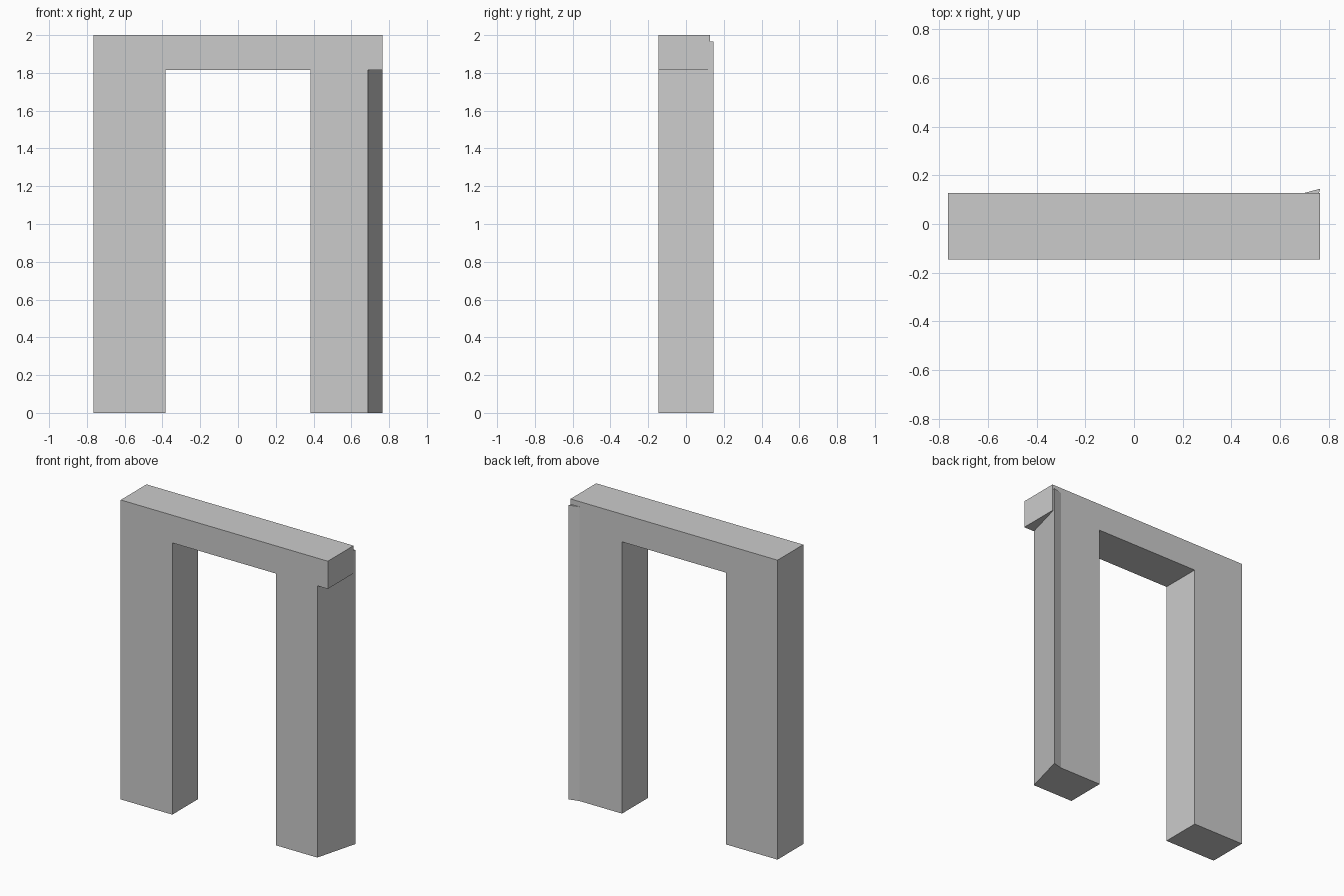
import bpy
import bmesh
import math
from mathutils import Vector

cube = bpy.data.objects.get("Cube")
if cube:
    bpy.data.objects.remove(cube, do_unlink=True)

grey = bpy.data.materials.new("plain grey")
grey.use_nodes = True
colour = (0.6, 0.6, 0.6, 1)
grey.diffuse_color = colour
grey.node_tree.nodes["Principled BSDF"].inputs["Base Color"].default_value = colour

HALF_W, OPENING, TOP, LINTEL = 0.765, 0.384, 2.0, 1.815
FRONT, BACK, FIN_TIP, FIN_TOP = -0.145, 0.127, 0.145, 1.965
SLOPE = math.tan(math.radians(15))


def prism(name, points, sweep):
    """Extrude a closed outline of 3D points along a vector."""
    bm = bmesh.new()
    face = bm.faces.new([bm.verts.new(p) for p in points])
    result = bmesh.ops.extrude_face_region(bm, geom=[face])
    moved = [v for v in result["geom"] if isinstance(v, bmesh.types.BMVert)]
    bmesh.ops.translate(bm, verts=moved, vec=Vector(sweep))
    bmesh.ops.recalc_face_normals(bm, faces=bm.faces)
    mesh = bpy.data.meshes.new(name)
    bm.to_mesh(mesh)
    bm.free()
    mesh.materials.append(grey)
    obj = bpy.data.objects.new(name, mesh)
    bpy.context.collection.objects.link(obj)
    return obj


def side_x(y):
    """Position of the angled outer side of the left post at a given depth."""
    return HALF_W - (FIN_TIP - y) * SLOPE


# Doorway frame: two posts and a lintel
outline = [(-HALF_W, 0), (-OPENING, 0), (-OPENING, LINTEL), (OPENING, LINTEL),
           (OPENING, 0), (HALF_W, 0), (HALF_W, TOP), (-HALF_W, TOP)]
frame = prism("door_frame", [(x, FRONT, z) for x, z in outline],
              (0, BACK - FRONT, 0))

# Angled cut on the outer side of one post, below the lintel
near, far = FRONT - 0.1, BACK + 0.1
cutter = prism("post_cutter",
               [(side_x(near), near, -0.1), (1, near, -0.1),
                (1, far, -0.1), (side_x(far), far, -0.1)],
               (0, 0, LINTEL + 0.1))
cutter.hide_render = True
cutter.hide_set(True)
cut = frame.modifiers.new("angled side", 'BOOLEAN')
cut.operation = 'DIFFERENCE'
cut.solver = 'EXACT'
cut.object = cutter

# Thin wedge standing proud of the back of that post
prism("back_wedge",
      [(HALF_W - (FIN_TIP - BACK) / SLOPE, BACK, 0),
       (side_x(BACK), BACK, 0), (HALF_W, FIN_TIP, 0)],
      (0, 0, FIN_TOP))
